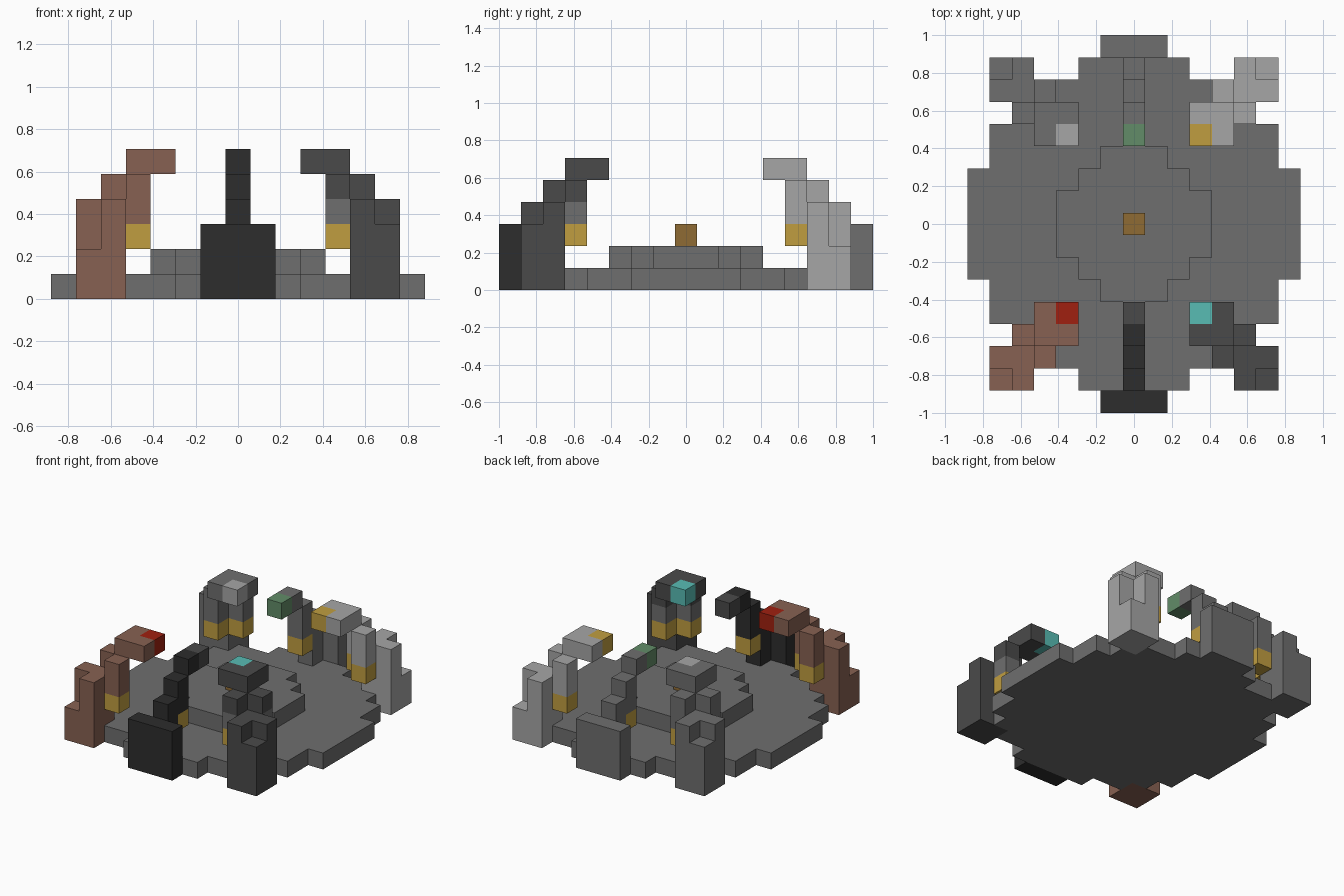
import bpy
import bmesh
from mathutils import Vector

cube = bpy.data.objects.get("Cube")
if cube:
    bpy.data.objects.remove(cube, do_unlink=True)

UNIT = 2 / 17  # edge of one block


def material(name, hex_code):
    srgb = [int(hex_code[i:i + 2], 16) / 255 for i in (0, 2, 4)]
    col = [c / 12.92 if c <= 0.04045 else ((c + 0.055) / 1.055) ** 2.4 for c in srgb]
    mat = bpy.data.materials.new(name)
    mat.use_nodes = True
    mat.diffuse_color = (*col, 1)
    mat.node_tree.nodes["Principled BSDF"].inputs["Base Color"].default_value = (*col, 1)
    return mat


STONE = material("stone grey", "6e6e6e")
PALE = material("pale grey", "a6a6a6")
DARK = material("dark grey", "4a4a4a")
BLACK = material("black", "2d2d2d")
BROWN = material("clay brown", "876152")
RED = material("red", "a02010")
CYAN = material("cyan", "58bcb4")
GOLD = material("gold", "c09e40")
GREEN = material("green", "628c68")
AMBER = material("amber", "8f6b34")

AXES = [Vector(v) for v in ((1, 0, 0), (0, 1, 0), (0, 0, 1))]


def build(name, cells):
    """Turn a {block position: material} dict into one closed blocky shell."""
    bm = bmesh.new()
    mats = list(dict.fromkeys(cells.values()))
    for cell, mat in cells.items():
        centre = Vector(cell) + Vector((0, 0, 0.5))
        for i, axis in enumerate(AXES):
            u, v = AXES[(i + 1) % 3] / 2, AXES[(i + 2) % 3] / 2
            for s in (1, -1):
                if tuple(int(c) for c in Vector(cell) + axis * s) in cells:
                    continue
                mid = centre + axis * s / 2
                corners = [mid - u - v, mid + u - v, mid + u + v, mid - u + v][::s]
                face = bm.faces.new([bm.verts.new(c * UNIT) for c in corners])
                face.material_index = mats.index(mat)
    bmesh.ops.remove_doubles(bm, verts=bm.verts[:], dist=0.001)
    mesh = bpy.data.meshes.new(name)
    bm.to_mesh(mesh)
    bm.free()
    for mat in mats:
        mesh.materials.append(mat)
    bpy.context.collection.objects.link(bpy.data.objects.new(name, mesh))


def disc(half_widths, z):
    """Round floor of blocks; half_widths runs from the middle row outward."""
    return {(x, s * y, z): STONE
            for y, w in enumerate(half_widths) for s in (1, -1)
            for x in range(-w, w + 1)}


def column(cells, x, y, low, high, mat):
    for z in range(low, high + 1):
        cells[(x, y, z)] = mat


# Stepped round floor and centre block
build("floor", disc([7, 7, 7, 6, 6, 5, 4, 2], 0))
build("centre_step", disc([3, 3, 2, 1], 1))
build("centre_block", {(0, 0, 2): AMBER})


# Corner towers: stepped foot, two hanging lamps, overhanging cap with a gem
def corner_tower(name, sx, sy, body, accent, gem, notch_top):
    cells = {}
    column(cells, sx * 6, sy * 7, 0, notch_top, body)
    for x, y in ((5, 7), (6, 6), (5, 6)):
        column(cells, sx * x, sy * y, 0, 3, body)
    for x, y in ((4, 6), (5, 5)):
        for z, mat in ((2, GOLD), (3, accent), (4, body)):
            cells[(sx * x, sy * y, z)] = mat
    for x in (3, 4):
        for y in (4, 5):
            cells[(sx * x, sy * y, 5)] = gem if (x, y) == (3, 4) else body
    build(name, cells)


corner_tower("front_right_tower", -1, -1, BROWN, BROWN, RED, 1)
corner_tower("front_left_tower", 1, -1, DARK, STONE, CYAN, 2)
corner_tower("back_left_tower", 1, 1, PALE, PALE, GOLD, 1)
corner_tower("back_right_tower", -1, 1, STONE, STONE, PALE, 2)


# Middle arms: wide slab, post, hanging lamp and overhanging tip
def middle_arm(name, sy, body, gem):
    cells = {}
    for x in (-1, 0, 1):
        column(cells, x, sy * 8, 0, 2, body)
    column(cells, 0, sy * 7, 1, 3, body)
    column(cells, 0, sy * 6, 3, 4, body)
    cells[(0, sy * 6, 2)] = GOLD
    cells[(0, sy * 5, 5)] = body
    cells[(0, sy * 4, 5)] = gem
    build(name, cells)


middle_arm("front_arm", -1, BLACK, DARK)
middle_arm("back_arm", 1, STONE, GREEN)
